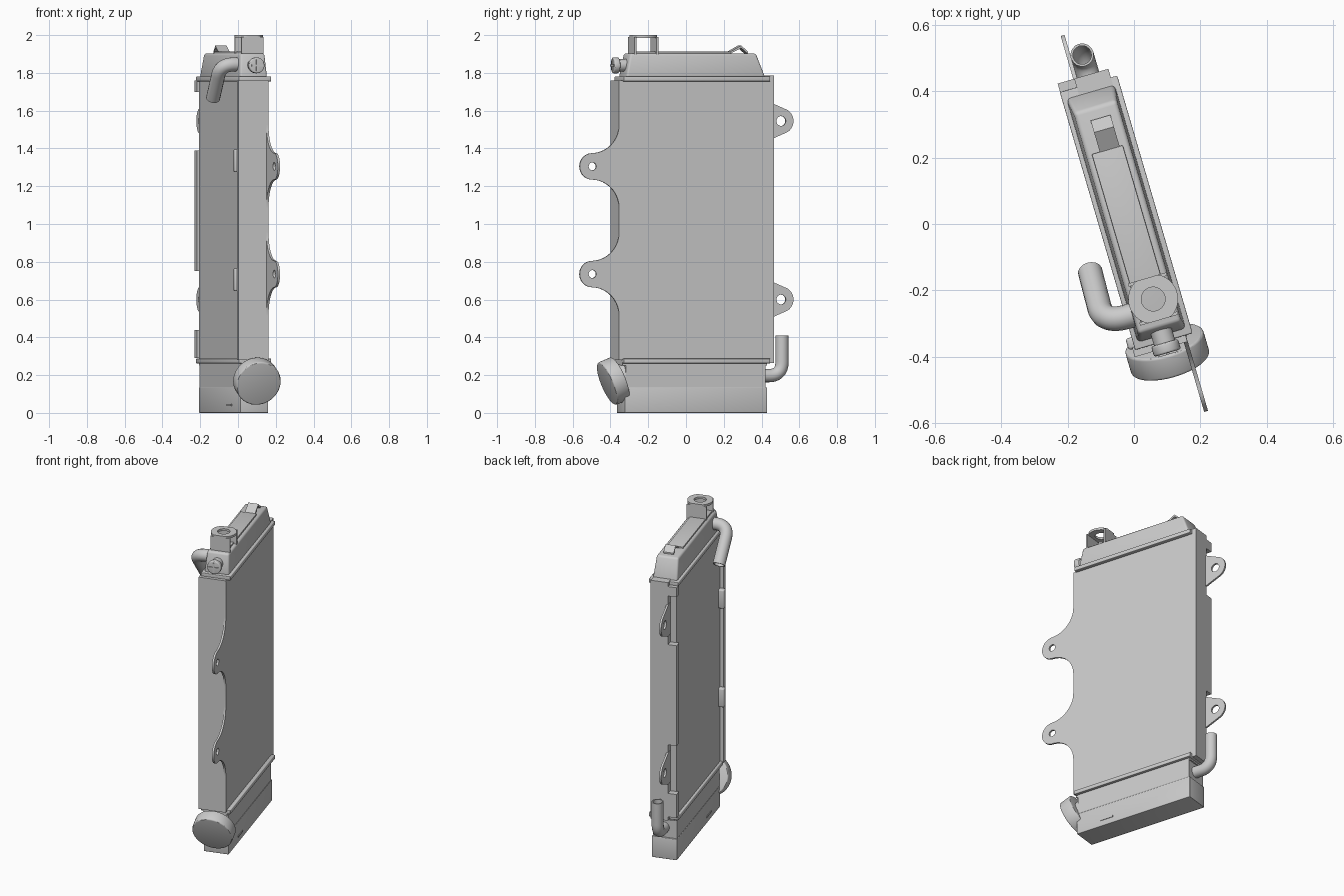
import bpy, bmesh, math
from mathutils import Matrix, Vector

if "Cube" in bpy.data.objects:
    bpy.data.objects.remove(bpy.data.objects["Cube"])

# Everything is built square to the axes, then turned about z at the end
TURN = Matrix.Rotation(math.radians(16.3), 4, 'Z')
SIDE = Matrix(((0, 0, 1, 0), (1, 0, 0, 0), (0, 1, 0, 0), (0, 0, 0, 1)))  # drawing plane -> YZ


def add(name, data):
    o = bpy.data.objects.new(name, data)
    bpy.context.collection.objects.link(o)
    return o


def frustum(name, lo, hi, bevel=0.0):
    """Block from a base rectangle (x0,x1,y0,y1,z) to a top rectangle."""
    bm = bmesh.new()
    rings = [[bm.verts.new((x, y, r[4])) for x, y in
              ((r[0], r[2]), (r[1], r[2]), (r[1], r[3]), (r[0], r[3]))] for r in (lo, hi)]
    bm.faces.new(rings[0][::-1])
    bm.faces.new(rings[1])
    for i in range(4):
        j = (i + 1) % 4
        bm.faces.new((rings[0][i], rings[0][j], rings[1][j], rings[1][i]))
    if bevel:
        bmesh.ops.bevel(bm, geom=bm.edges[:], offset=bevel, segments=3, profile=0.5, affect='EDGES')
    me = bpy.data.meshes.new(name)
    bm.to_mesh(me)
    bm.free()
    return add(name, me)


def box(name, x0, x1, y0, y1, z0, z1, bevel=0.0):
    return frustum(name, (x0, x1, y0, y1, z0), (x0, x1, y0, y1, z1), bevel)


def cyl(name, center, axis, r, depth, bevel=0.0, sides=48):
    bm = bmesh.new()
    bmesh.ops.create_cone(bm, cap_ends=True, segments=sides, radius1=r, radius2=r, depth=depth)
    if bevel:
        rims = [e for e in bm.edges if abs(e.verts[0].co.z - e.verts[1].co.z) < 1e-5]
        bmesh.ops.bevel(bm, geom=rims, offset=bevel, segments=3, profile=0.5, affect='EDGES')
    me = bpy.data.meshes.new(name)
    bm.to_mesh(me)
    bm.free()
    o = add(name, me)
    o.matrix_basis = Matrix.Translation(center) @ Vector(axis).to_track_quat('Z', 'Y').to_matrix().to_4x4()
    return o


def arc(cx, cy, r, a0, a1, n=14):
    return [(cx + r * math.cos(math.radians(a0 + (a1 - a0) * i / n)),
             cy + r * math.sin(math.radians(a0 + (a1 - a0) * i / n))) for i in range(n + 1)]


def circle(cx, cy, r, n=32):
    return arc(cx, cy, r, 0, 360, n)[:-1]


def plate(name, loops, thick, matrix):
    """Flat sheet with holes: the first loop is the outline."""
    cu = bpy.data.curves.new(name, 'CURVE')
    cu.dimensions, cu.fill_mode, cu.extrude = '2D', 'BOTH', thick / 2
    for loop in loops:
        sp = cu.splines.new('POLY')
        sp.points.add(len(loop) - 1)
        for p, (a, b) in zip(sp.points, loop):
            p.co = (a, b, 0, 1)
        sp.use_cyclic_u = True
    o = add(name, cu)
    o.matrix_basis = matrix
    return o


def hose(name, start, corner, end, r, bend):
    """Hollow pipe with one rounded corner."""
    s, c, e = Vector(start), Vector(corner), Vector(end)
    a, b = c + (s - c).normalized() * bend, c + (e - c).normalized() * bend
    path = [s] + [a * (1 - t) ** 2 + c * 2 * t * (1 - t) + b * t * t
                  for t in (i / 12 for i in range(13))] + [e]
    cu = bpy.data.curves.new(name, 'CURVE')
    cu.dimensions, cu.bevel_depth, cu.bevel_resolution = '3D', r, 6
    sp = cu.splines.new('POLY')
    sp.points.add(len(path) - 1)
    for p, v in zip(sp.points, path):
        p.co = (*v, 1)
    o = add(name, cu)
    m = o.modifiers.new('wall', 'SOLIDIFY')
    m.thickness, m.offset = 0.007, -1
    return o


# Core and the end channels
box('core', -0.088, 0.055, -0.365, 0.43, 0.25, 1.765)
box('front_channel', -0.11, 0.055, -0.385, -0.355, 0.28, 1.76)
box('back_channel', -0.05, 0.057, 0.42, 0.47, 0.265, 1.785)
for z0, z1 in ((0.29, 0.44), (0.75, 1.39), (1.70, 1.76)):
    box('back_channel_flange', -0.102, -0.045, 0.425, 0.47, z0, z1)
for z in (0.705, 1.335):
    box('side_tab', -0.122, -0.085, -0.36, -0.325, z - 0.06, z + 0.06, 0.008)

# Front mounting rail: lobes blended into the edge by large fillets
edge, cy, r, R = -0.385, -0.532, 0.07, 0.15
outline, holes = [(-0.36, 0.285), (edge, 0.285)], []
for cz in (0.735, 1.305):
    d = r + R
    outline += arc(edge - R, cz - d, R, 0, 90)
    outline += arc(cy, cz, r, 270, 90, 20)
    outline += arc(edge - R, cz + d, R, 270, 360)
    holes.append(circle(cy, cz, 0.021))
outline += [(edge, 1.755), (-0.36, 1.755)]
plate('front_mount_rail', [outline] + holes, 0.012, Matrix.Translation((0.05, 0, 0)) @ SIDE)

# Back mounting ears
for cz in (0.60, 1.545):
    ear = [(0.44, cz - 0.1), (0.475, cz - 0.1)] + arc(0.537, cz, 0.068, -60, 60, 20)
    ear += [(0.475, cz + 0.1), (0.44, cz + 0.1)]
    plate('back_mount_ear', [ear, circle(0.537, cz, 0.026)], 0.012,
          Matrix.Translation((-0.047, 0, 0)) @ SIDE)

# Header flanges and tanks
for z in (0.262, 1.755):
    box('header_flange', -0.103, 0.077, -0.365, 0.443, z, z + 0.026, 0.004)
frustum('top_tank', (-0.09, 0.062, -0.347, 0.422, 1.775), (-0.08, 0.054, -0.322, 0.372, 1.903), 0.012)
box('top_ridge', -0.063, 0.034, -0.29, 0.237, 1.89, 1.912, 0.003)
box('bottom_tank_upper', -0.088, 0.06, -0.348, 0.422, 0.13, 0.27)
box('bottom_tank_lower', -0.09, 0.063, -0.355, 0.43, 0.0, 0.135, 0.003)
for x in (-0.09, 0.063):
    box('tank_slot_rib', x - 0.003, x + 0.003, -0.19, -0.105, 0.036, 0.046)

# Filler neck: folded bracket with a drilled top
nx, ny = -0.008, -0.233
rim = [(x, max(-0.066, min(0.066, y))) for x, y in circle(0, 0, 0.075, 48)]
plate('filler_top', [rim, circle(0, 0, 0.036)], 0.014, Matrix.Translation((nx, ny, 1.993)))
for s in (-1, 1):
    y = ny + s * 0.061
    box('filler_wall', nx - 0.06, nx + 0.06, y - 0.005, y + 0.005, 1.895, 1.99)

# Bent clip on the top tank
clip = [(0.225, 1.905), (0.298, 1.945), (0.335, 1.912), (0.335, 1.9), (0.298, 1.932), (0.235, 1.9)]
plate('top_clip', [clip], 0.062, Matrix.Translation((-0.007, 0, 0)) @ SIDE)

# Cross-slotted plug on the front of the top tank
px, pz = -0.012, 1.84
cyl('plug_collar', (px, -0.358, pz), (0, 1, 0), 0.033, 0.06)
cyl('plug_head', (px, -0.385, pz), (0, 1, 0), 0.042, 0.032, 0.006)
box('plug_cross_bar', px - 0.03, px + 0.03, -0.406, -0.39, pz - 0.005, pz + 0.005)
box('plug_cross_post', px - 0.005, px + 0.005, -0.406, -0.39, pz - 0.03, pz + 0.03)

# Hoses
hose('top_hose', (-0.07, -0.262, 1.845), (-0.172, -0.262, 1.845), (-0.167, -0.10, 1.665), 0.037, 0.075)
hose('bottom_hose', (-0.007, 0.41, 0.197), (-0.007, 0.532, 0.197), (-0.007, 0.532, 0.41), 0.035, 0.075)

# Tilted round cap on the bottom tank
tilt = math.radians(22)
axis = Vector((0, -math.cos(tilt), -math.sin(tilt)))
cap = Vector((-0.012, -0.398, 0.168))
cyl('round_cap', cap, axis, 0.122, 0.075, 0.008, 64)
cyl('cap_neck', cap - axis * 0.055, axis, 0.07, 0.08)

# Turn the assembly, convert curves to meshes, shade
for o in bpy.context.collection.objects:
    o.matrix_basis = TURN @ o.matrix_basis
bpy.context.view_layer.update()
bpy.ops.object.select_all(action='SELECT')
bpy.context.view_layer.objects.active = bpy.context.collection.objects[0]
bpy.ops.object.convert(target='MESH')
bpy.ops.object.shade_smooth_by_angle(angle=math.radians(30))
